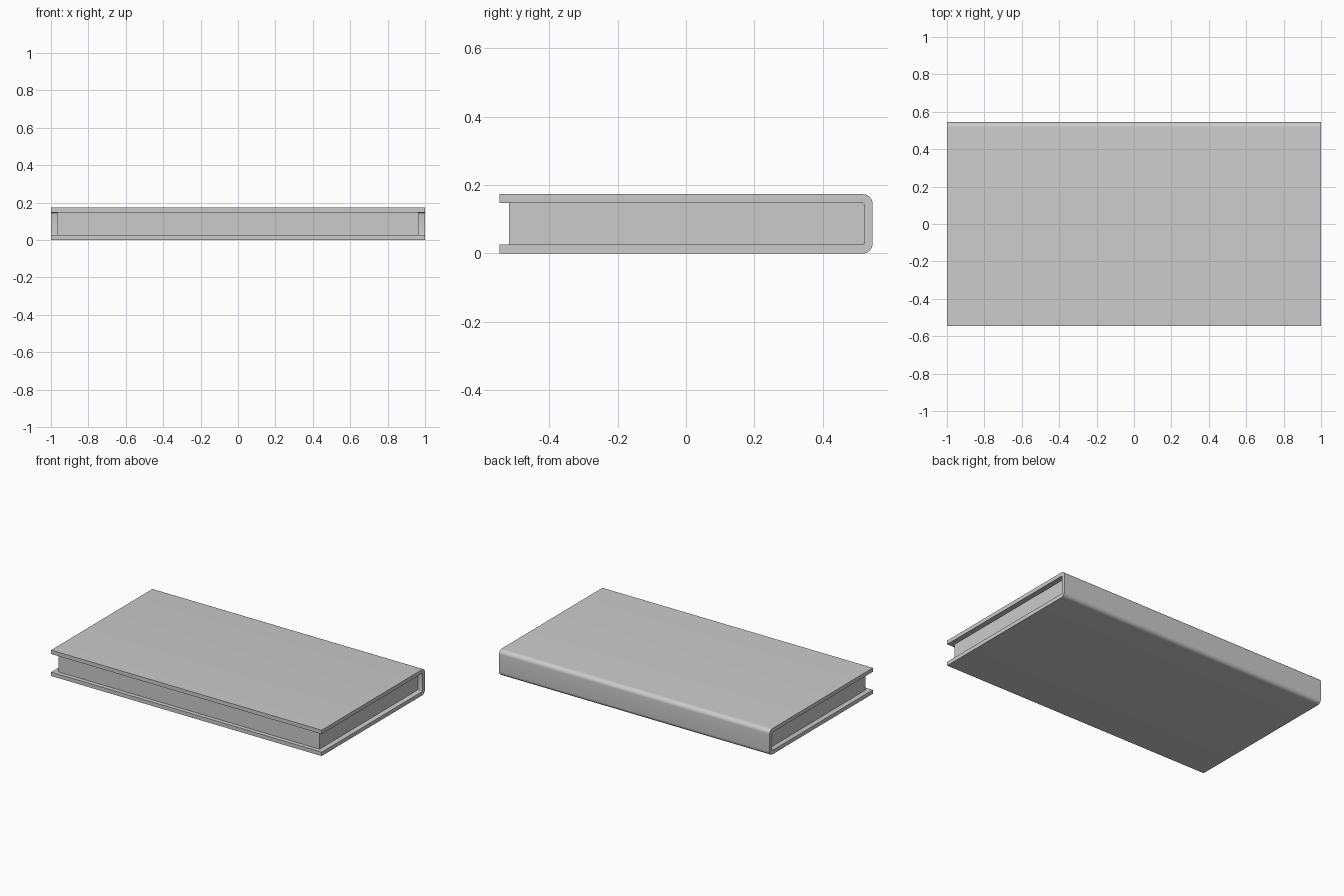
import bpy, bmesh, math
from mathutils import Vector

old = bpy.data.objects.get("Cube")
if old:
    bpy.data.objects.remove(old, do_unlink=True)

grey = bpy.data.materials.new("plain grey")
grey.use_nodes = True
colour = (0.6, 0.6, 0.6, 1)
grey.diffuse_color = colour
grey.node_tree.nodes["Principled BSDF"].inputs["Base Color"].default_value = colour


def arc(cy, cz, radius, start, end, steps):
    """Points of a rounded corner in the y-z plane."""
    angles = [math.radians(start + (end - start) * i / steps) for i in range(steps + 1)]
    return [(cy + radius * math.cos(a), cz + radius * math.sin(a)) for a in angles]


def extrude_profile(name, profile, half_width):
    """Extrude a closed y-z profile along x, centred on x = 0."""
    bm = bmesh.new()
    face = bm.faces.new([bm.verts.new((-half_width, y, z)) for y, z in profile])
    result = bmesh.ops.extrude_face_region(bm, geom=[face])
    moved = [v for v in result["geom"] if isinstance(v, bmesh.types.BMVert)]
    bmesh.ops.translate(bm, verts=moved, vec=Vector((2 * half_width, 0, 0)))
    bmesh.ops.recalc_face_normals(bm, faces=bm.faces)
    mesh = bpy.data.meshes.new(name)
    bm.to_mesh(mesh)
    bm.free()
    mesh.materials.append(grey)
    obj = bpy.data.objects.new(name, mesh)
    bpy.context.collection.objects.link(obj)
    bpy.ops.object.select_all(action="DESELECT")
    obj.select_set(True)
    bpy.context.view_layer.objects.active = obj
    bpy.ops.object.shade_smooth_by_angle(angle=math.radians(30))
    return obj


depth, height = 0.545, 0.173
board, spine = 0.026, 0.023
outer, inner = 0.028, 0.005
inside = depth - spine

# Folded cover: two boards joined by a spine with rounded corners
cover = [(-depth, 0)]
cover += arc(depth - outer, outer, outer, -90, 0, 8)
cover += arc(depth - outer, height - outer, outer, 0, 90, 8)
cover += [(-depth, height), (-depth, height - board)]
cover += arc(inside - inner, height - board - inner, inner, 90, 0, 4)
cover += arc(inside - inner, board + inner, inner, 0, -90, 4)
cover += [(-depth, board)]
extrude_profile("cover", cover, 1.0)

# Page block, set back from the open edges of the cover
front, back = -0.517, inside - 0.001
pages = [(front, board), (back - inner, board), (back, board + inner),
         (back, height - board - inner), (back - inner, height - board),
         (front, height - board)]
extrude_profile("page_block", pages, 0.965)
